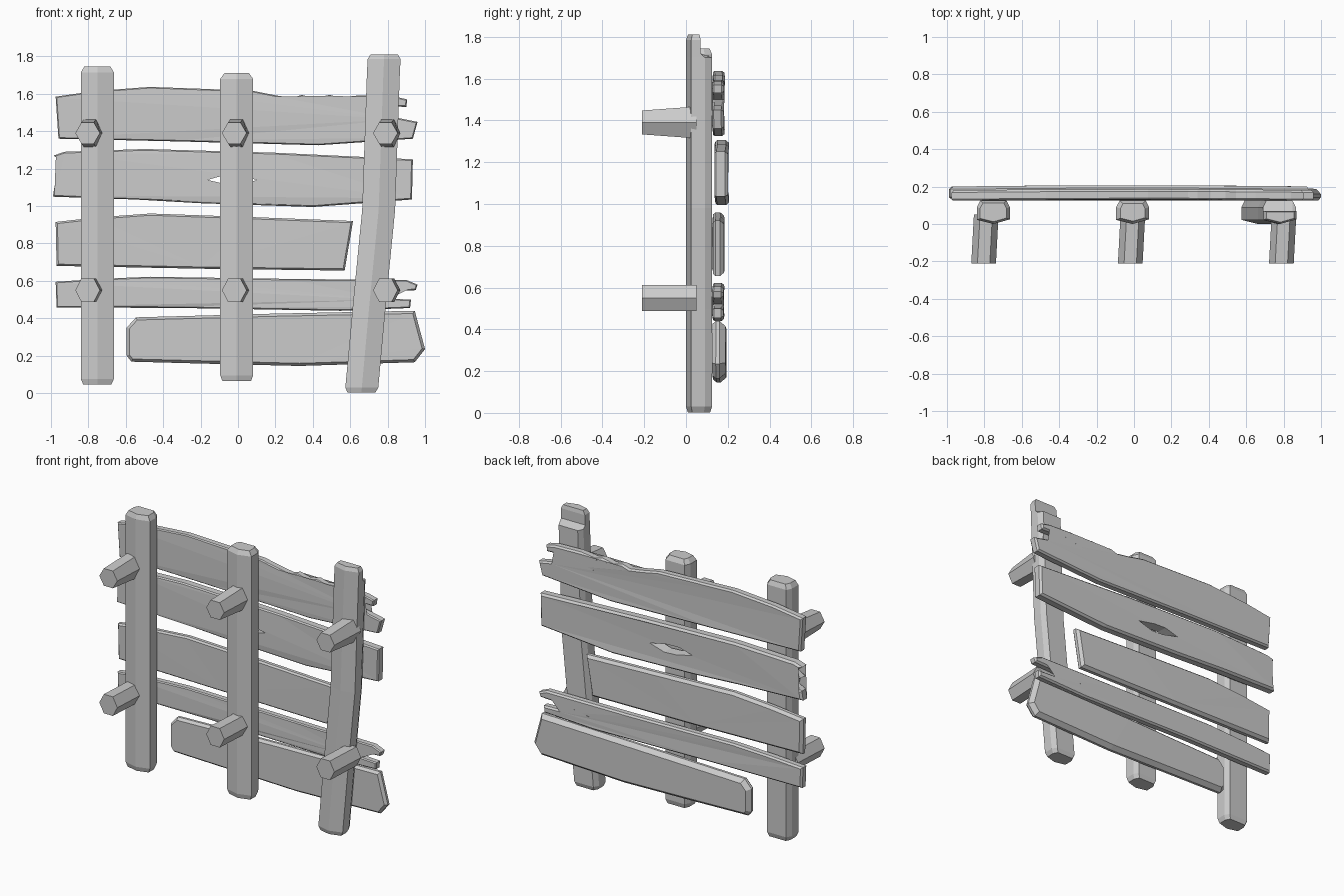
import bpy, bmesh, math
from mathutils import Vector

if "Cube" in bpy.data.objects:
    bpy.data.objects.remove(bpy.data.objects["Cube"])


def finish(bm, name):
    bmesh.ops.recalc_face_normals(bm, faces=bm.faces)
    me = bpy.data.meshes.new(name)
    bm.to_mesh(me)
    bm.free()
    ob = bpy.data.objects.new(name, me)
    bpy.context.scene.collection.objects.link(ob)
    return ob


def loft(name, rings):
    """Skin equal-length rings of points and cap both ends."""
    bm = bmesh.new()
    loops = [[bm.verts.new(p) for p in r] for r in rings]
    n = len(rings[0])
    for a, b in zip(loops, loops[1:]):
        for i in range(n):
            j = (i + 1) % n
            bm.faces.new((a[i], a[j], b[j], b[i]))
    caps = [bm.faces.new(loops[0]), bm.faces.new(loops[-1])]
    bmesh.ops.triangulate(bm, faces=caps)
    return finish(bm, name)


# Post cross-section (x, y): shallow ridge in front, chamfered back corners
SECTION = [(-.088, .022), (0, 0), (.088, .025), (.088, .09),
           (.07, .125), (-.07, .125), (-.088, .09)]


def post(name, stations):
    """stations: (centre x, z, section scale, depth limit)"""
    rings = []
    for cx, z, s, lim in stations:
        rings.append([(cx + x * s, min(.06 + (y - .06) * s, lim), z)
                      for x, y in SECTION])
    return loft(name, rings)


def inset(pts, d):
    """Shrink a counter-clockwise outline with limited mitres."""
    out, n = [], len(pts)
    for i in range(n):
        p0, p, p1 = (Vector(pts[k % n]) for k in (i - 1, i, i + 1))
        a, b = (p - p0).normalized(), (p1 - p).normalized()
        na, nb = Vector((-a.y, a.x)), Vector((-b.y, b.x))
        m = (na + nb).normalized()
        out.append(p + m * min(d / max(m.dot(na), .3), d * 1.6))
    return out


def plank(name, outline, y0, y1, bev=.012, bow=.006):
    """outline: (x, z) points, clockwise from top left."""
    pts = list(reversed(outline))
    small = inset(pts, bev)
    side = bev * 1.2

    def ring(ps, y):
        return [(p[0], y + bow * (1 - p[0] ** 2), p[1]) for p in ps]
    return loft(name, [ring(inset(pts, bev * .6), y0), ring(pts, y0 + side * .6),
                       ring(pts, y1 - side), ring(small, y1)])


# Upright posts; the right one leans, bends and has a stepped top
post("left_post", [(-.752, .045, .85, 1), (-.752, .075, 1, 1),
                   (-.752, 1.715, 1, 1), (-.752, 1.745, .8, 1)])
post("middle_post", [(-.007, .065, .87, 1), (-.007, .095, 1, 1),
                     (-.007, 1.68, 1, 1), (-.007, 1.71, .75, 1)])
post("right_post", [(.66, .003, .85, 1), (.662, .03, 1, 1), (.705, .5, 1, 1),
                    (.752, .98, 1, 1), (.777, 1.70, 1, 1), (.778, 1.72, 1, .07),
                    (.781, 1.785, 1, .07), (.782, 1.81, .84, .065)])

# Hexagonal pegs sticking out in front
for side, x in (("left", -.797), ("middle", -.013), ("right", .795)):
    for level, z, r0, r1 in (("upper", 1.39, .066, .088), ("lower", .55, .073, .073)):
        rings = []
        for y, r, dx in ((-.21, r0, -.007), (.05, r1, .007)):
            rings.append([(x + dx + .066 * math.cos(k * math.pi / 3), y,
                           z + r * math.sin(k * math.pi / 3)) for k in range(6)])
        loft(f"{level}_{side}_peg", rings)

# Planks behind the posts, top to bottom
plank("top_plank", [
    (-.975, 1.585), (-.765, 1.615), (-.47, 1.637), (.075, 1.617), (.2, 1.592),
    (.29, 1.578), (.34, 1.594), (.41, 1.578), (.49, 1.594), (.545, 1.58),
    (.65, 1.592), (.84, 1.585), (.905, 1.57), (.9, 1.53), (.76, 1.535),
    (.56, 1.5), (.86, 1.47), (.96, 1.45), (.935, 1.36), (.43, 1.325),
    (-.3, 1.345), (-.96, 1.36)], .125, .18, .01)
knot_plank = plank("knot_plank", [
    (-.985, 1.27), (-.93, 1.29), (-.5, 1.305), (.2, 1.285), (.935, 1.25),
    (.93, 1.035), (.4, .995), (-.2, 1.015), (-.55, 1.035), (-.99, 1.05),
    (-.98, 1.11), (-.93, 1.135), (-.94, 1.17), (-.975, 1.195), (-.925, 1.225)],
    .135, .2, .012, .007)
plank("short_plank", [
    (-.975, .915), (-.75, .94), (-.47, .96), (.1, .94), (.615, .92),
    (.57, .655), (-.2, .665), (-.97, .68)], .125, .178, .016)
plank("split_plank", [
    (-.975, .595), (-.75, .61), (-.47, .622), (.3, .61), (.9, .605), (.96, .58),
    (.95, .55), (.8, .545), (.6, .52), (.8, .505), (.925, .5), (.92, .455),
    (.55, .44), (-.3, .455), (-.97, .458)], .125, .178, .01)
plank("bottom_plank", [
    (-.595, .35), (-.545, .405), (.2, .425), (.945, .44), (1, .235), (.945, .165),
    (.33, .145), (-.2, .158), (-.57, .168), (-.595, .2)], .125, .188, .024)

# Eye-shaped knot hole, wider towards the back
EYE = [(-.19, 1.14), (-.09, 1.168), (0, 1.165), (.13, 1.14), (.02, 1.107), (-.07, 1.112)]
rings = []
for y, s in ((.1, .75), (.25, 1.1)):
    rings.append([(-.03 + (x + .03) * s, y, 1.138 + (z - 1.138) * s) for x, z in EYE])
cutter = loft("knot_cutter", rings)
cutter.hide_render = True
mod = knot_plank.modifiers.new("knot_hole", 'BOOLEAN')
mod.operation = 'DIFFERENCE'
mod.solver = 'EXACT'
mod.object = cutter
bpy.context.view_layer.objects.active = knot_plank
bpy.ops.object.modifier_apply(modifier=mod.name)
bpy.data.objects.remove(cutter)
